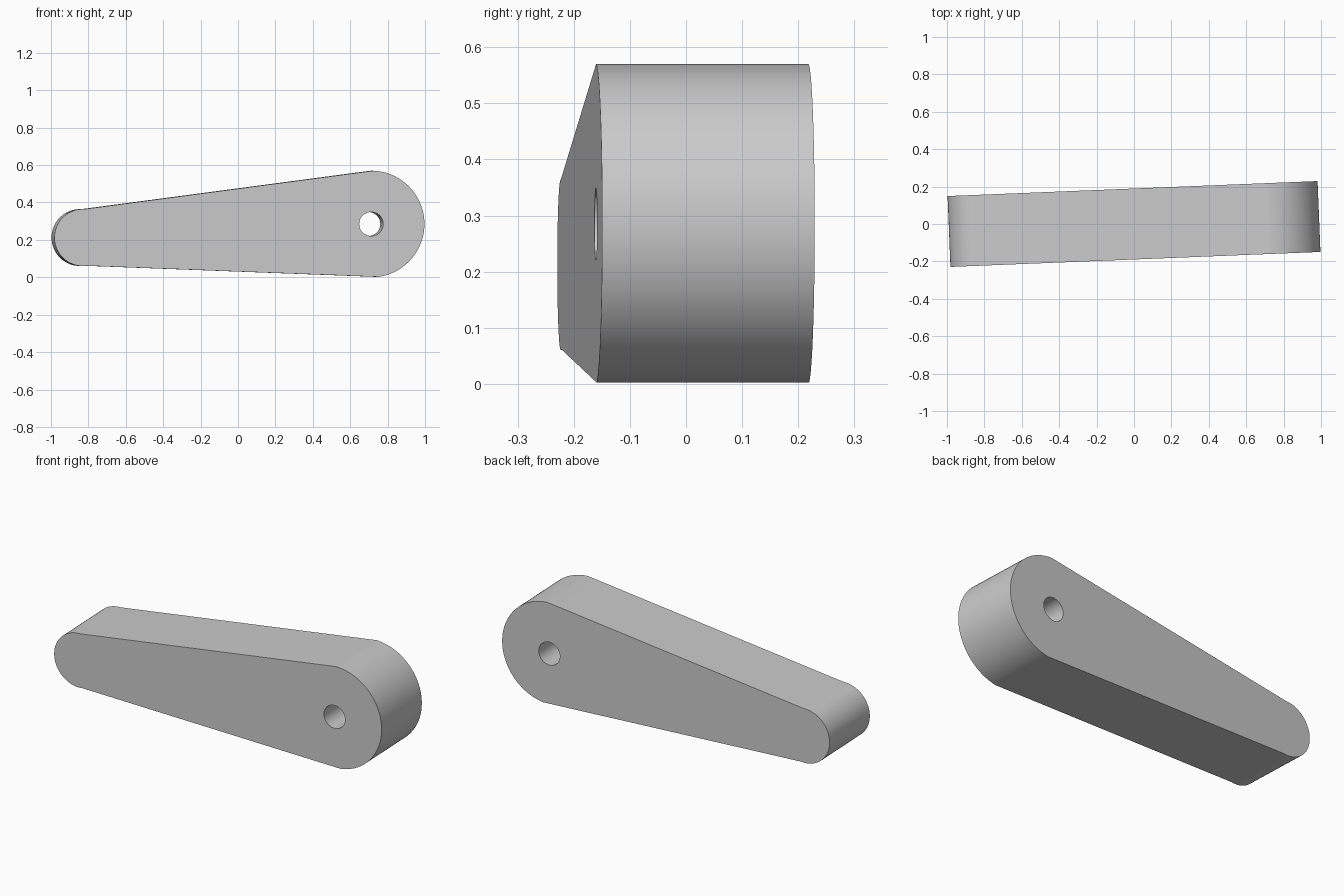
import bpy, bmesh, math
from mathutils import Matrix

if "Cube" in bpy.data.objects:
    bpy.data.objects.remove(bpy.data.objects["Cube"], do_unlink=True)

DEPTH = 0.379
TURN = math.radians(2.32)
BIG_X, BIG_Z, BIG_R = 0.705, 0.285, 0.285
TIP_X, TIP_Z, TIP_R = -0.838, 0.2125, 0.152
HOLE_R = 0.064


def arc(x, z, r, start, end, steps):
    """Points along an arc in the XZ plane, both ends included."""
    angles = [start + (end - start) * i / steps for i in range(steps + 1)]
    return [(x + r * math.cos(a), z + r * math.sin(a)) for a in angles]


def add_loop(bm, points):
    verts = [bm.verts.new((x, -DEPTH / 2, z)) for x, z in points]
    return [bm.edges.new((v, verts[i - 1])) for i, v in enumerate(verts)]


# Outline: two round ends joined by their common tangents
dx, dz = BIG_X - TIP_X, BIG_Z - TIP_Z
lean = math.atan2(dz, dx)
spread = math.acos((BIG_R - TIP_R) / math.hypot(dx, dz))
outline = arc(BIG_X, BIG_Z, BIG_R, lean - spread, lean + spread, 48)
outline += arc(TIP_X, TIP_Z, TIP_R, lean + spread, lean - spread + math.tau, 40)
hole = arc(BIG_X, BIG_Z, HOLE_R, 0, math.tau, 48)[:-1]

# Fill the front face around the pivot hole, then extrude to the back
bm = bmesh.new()
edges = add_loop(bm, outline) + add_loop(bm, hole)
bmesh.ops.triangle_fill(bm, edges=edges, use_beauty=True)
extruded = bmesh.ops.extrude_face_region(bm, geom=bm.faces[:], use_keep_orig=True)
back = [g for g in extruded["geom"] if isinstance(g, bmesh.types.BMVert)]
bmesh.ops.translate(bm, verts=back, vec=(0, DEPTH, 0))
bmesh.ops.recalc_face_normals(bm, faces=bm.faces[:])
bm.transform(Matrix.Rotation(TURN, 4, 'Z'))

mesh = bpy.data.meshes.new("lever_arm")
bm.to_mesh(mesh)
bm.free()
lever = bpy.data.objects.new("lever_arm", mesh)
bpy.context.collection.objects.link(lever)

# Plain grey material
grey = bpy.data.materials.new("plain_grey")
grey.use_nodes = True
colour = (0.6, 0.6, 0.6, 1)
grey.diffuse_color = colour
grey.node_tree.nodes["Principled BSDF"].inputs["Base Color"].default_value = colour
mesh.materials.append(grey)

bpy.ops.object.select_all(action='DESELECT')
lever.select_set(True)
bpy.context.view_layer.objects.active = lever
bpy.ops.object.shade_smooth_by_angle(angle=math.radians(30))
